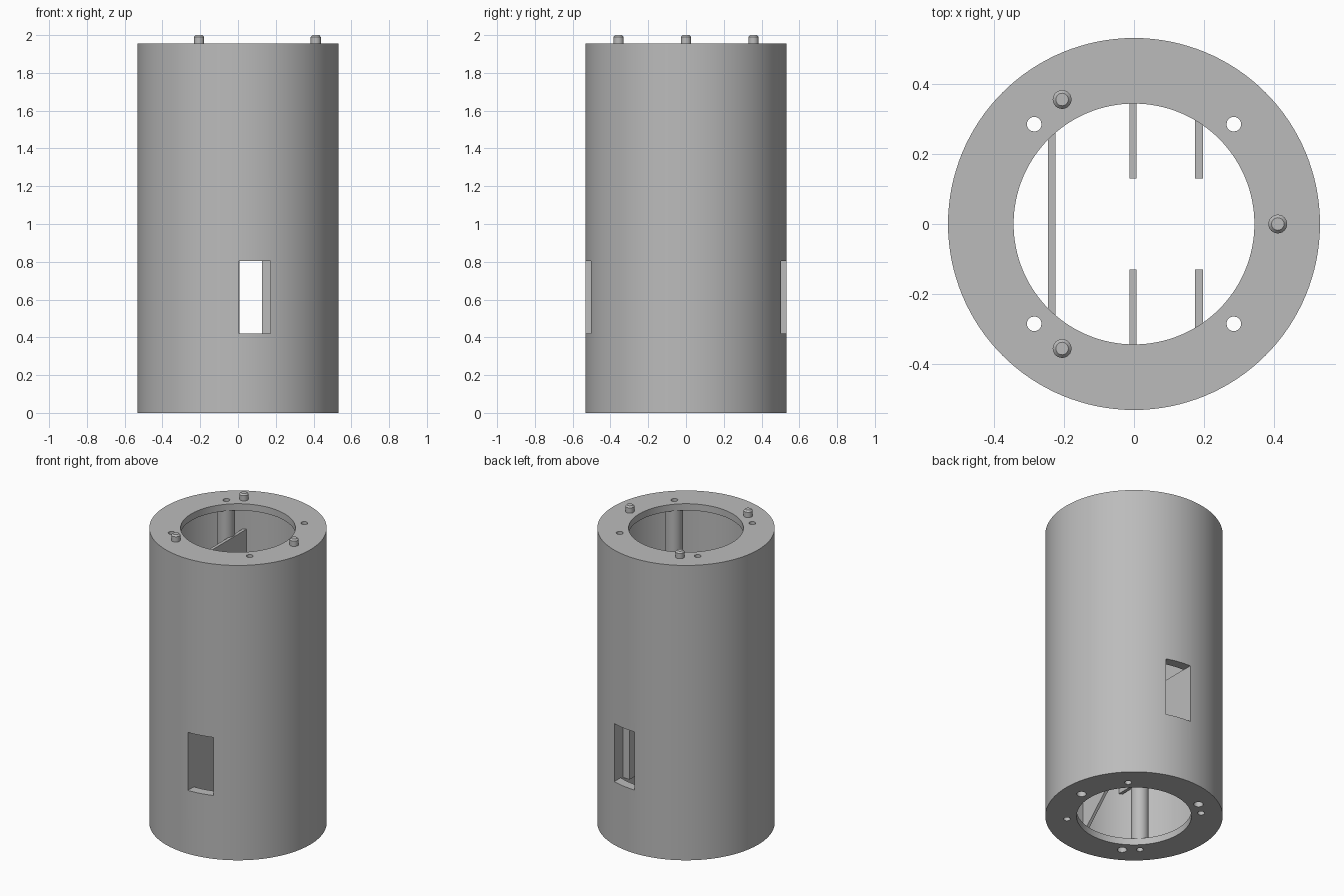
import bpy, bmesh, math
from mathutils import Matrix, Vector

cube = bpy.data.objects.get("Cube")
if cube:
    bpy.data.objects.remove(cube, do_unlink=True)

grey = bpy.data.materials.new("plain_grey")
grey.use_nodes = True
colour = (0.5, 0.5, 0.5, 1)
grey.diffuse_color = colour
grey.node_tree.nodes["Principled BSDF"].inputs["Base Color"].default_value = colour

HEIGHT, R_OUT, R_IN, R_OPEN, RIM = 1.955, 0.533, 0.47, 0.345, 0.045


def finish(name, bm, smooth=False):
    bmesh.ops.recalc_face_normals(bm, faces=bm.faces)
    mesh = bpy.data.meshes.new(name)
    bm.to_mesh(mesh)
    bm.free()
    mesh.materials.append(grey)
    ob = bpy.data.objects.new(name, mesh)
    bpy.context.collection.objects.link(ob)
    if smooth:
        shade(ob)
    return ob


def activate(ob):
    bpy.ops.object.select_all(action='DESELECT')
    ob.select_set(True)
    bpy.context.view_layer.objects.active = ob


def shade(ob):
    activate(ob)
    bpy.ops.object.shade_smooth_by_angle(angle=math.radians(30))


def revolve(name, profile, steps, at=(0, 0), closed=True, smooth=True):
    """Turn an (r, z) profile around a vertical axis."""
    bm = bmesh.new()
    vs = [bm.verts.new((r, 0, z)) for r, z in profile]
    pairs = list(zip(vs, vs[1:] + vs[:1])) if closed else list(zip(vs, vs[1:]))
    edges = [bm.edges.new(p) for p in pairs]
    bmesh.ops.spin(bm, geom=vs + edges, cent=(0, 0, 0), axis=(0, 0, 1),
                   angle=math.tau, steps=steps)
    bmesh.ops.remove_doubles(bm, verts=bm.verts, dist=1e-5)
    bmesh.ops.translate(bm, verts=bm.verts, vec=(at[0], at[1], 0))
    return finish(name, bm, smooth)


def box(name, lo, hi):
    bm = bmesh.new()
    lo, hi = Vector(lo), Vector(hi)
    bmesh.ops.create_cube(bm, size=1, matrix=Matrix.Translation((lo + hi) / 2)
                          @ Matrix.Diagonal((*(hi - lo), 1)))
    return finish(name, bm)


def cut(ob, cutter):
    cutter.hide_render = True
    mod = ob.modifiers.new("cut", 'BOOLEAN')
    mod.operation, mod.solver, mod.object = 'DIFFERENCE', 'EXACT', cutter
    activate(ob)
    bpy.ops.object.modifier_apply(modifier=mod.name)
    bpy.data.objects.remove(cutter, do_unlink=True)


def drill(ob, at, r, z0, z1):
    cut(ob, revolve("drill", [(0, z0), (r, z0), (r, z1), (0, z1)], 24, at, False, False))


# Hollow body with an inward rim at each end
body = revolve("body", [
    (R_OUT, 0), (R_OUT, HEIGHT), (R_OPEN, HEIGHT), (R_OPEN, HEIGHT - RIM),
    (R_IN, HEIGHT - RIM), (R_IN, RIM), (R_OPEN, RIM), (R_OPEN, 0)], 128, smooth=False)

screws = [(sx * 0.286, sy * 0.286) for sx in (-1, 1) for sy in (-1, 1)]
pegs = [(0.412 * math.cos(a), 0.412 * math.sin(a))
        for a in (0, math.tau / 3, -math.tau / 3)]

# Windows, screw holes and peg sockets
for s in (-1, 1):
    y0, y1 = sorted((s * 0.38, s * 0.7))
    cut(body, box("window_cutter", (0.005, y0, 0.42), (0.173, y1, 0.805)))
for p in screws:
    drill(body, p, 0.021, -0.1, HEIGHT + 0.1)
for p in pegs:
    drill(body, p, 0.029, -0.1, RIM + 0.02)
shade(body)

# Hollow screw columns between the rims
for i, p in enumerate(screws):
    z0, z1 = RIM - 0.002, HEIGHT - RIM + 0.002
    revolve(f"screw_column_{i}", [(0.053, z0), (0.053, z1), (0.021, z1), (0.021, z0)], 32, p)

# Locating pegs with bevelled tips
for i, p in enumerate(pegs):
    revolve(f"peg_{i}", [(0, HEIGHT - 0.02), (0.027, HEIGHT - 0.02), (0.027, 1.99),
                         (0.018, 2.0), (0, 2.0)], 24, p, closed=False)

# Guide plates beside the windows, with a sloped underside, and a stop strip
for s, side in ((-1, "front"), (1, "back")):
    for name, x0, x1, end in (("inner", -0.013, 0.007, 0.48), ("outer", 0.175, 0.198, 0.445)):
        bm = bmesh.new()
        outline = [(0.13, 0.42), (0.13, 0.805), (end, 0.805), (end, 0.55 - end)]
        face = bm.faces.new([bm.verts.new((x0, s * y, z)) for y, z in outline])
        ext = bmesh.ops.extrude_face_region(bm, geom=[face])
        bmesh.ops.translate(bm, vec=(x1 - x0, 0, 0),
                            verts=[v for v in ext["geom"] if isinstance(v, bmesh.types.BMVert)])
        finish(f"{side}_{name}_guide", bm)
    y0, y1 = sorted((s * 0.34, s * 0.41))
    box(f"{side}_window_stop", (0.126, y0, 0.41), (0.18, y1, 0.815))

# Long partition across the cavity
box("partition", (-0.246, -0.41, 0.42), (-0.225, 0.41, 1.73))
